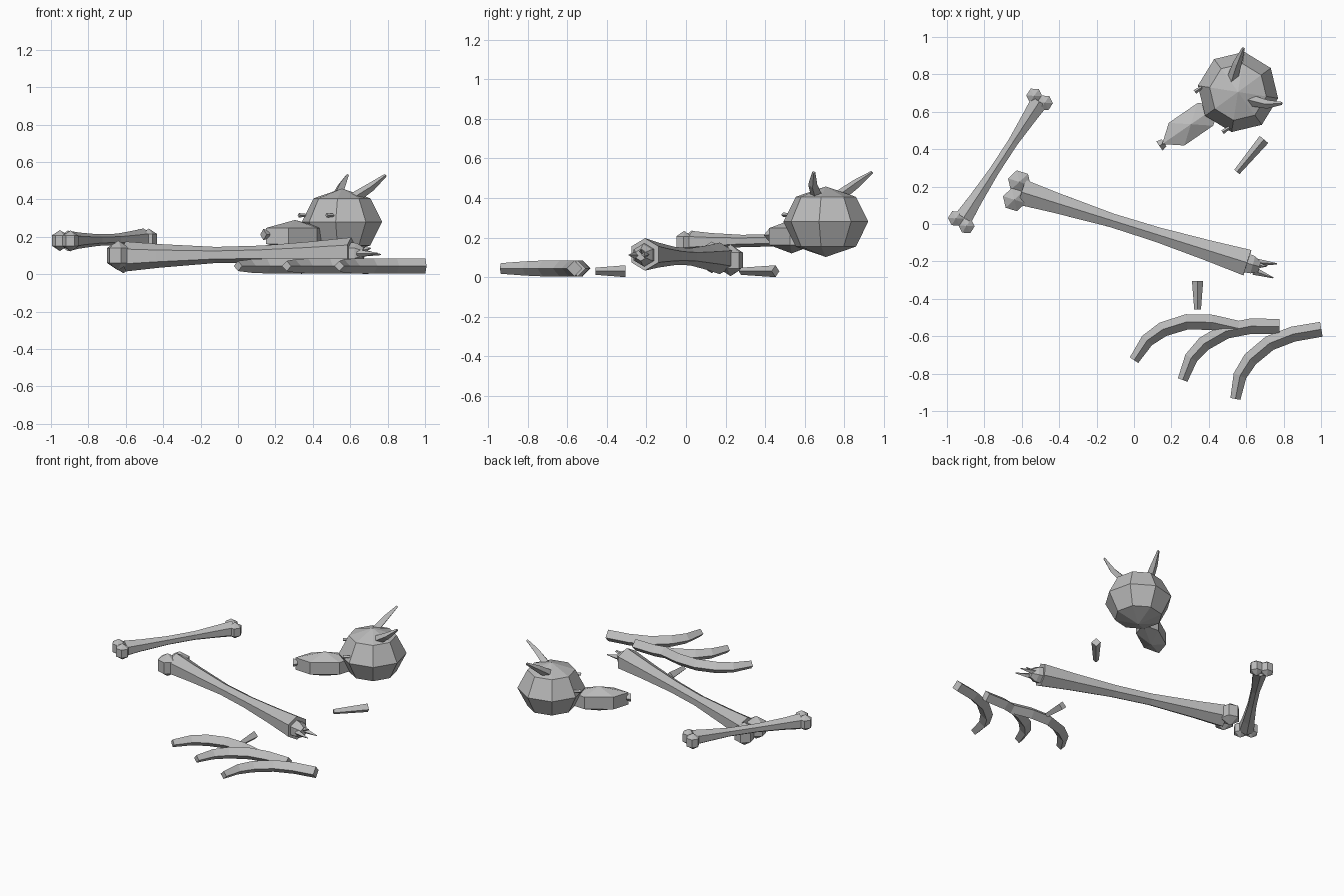
import bpy, bmesh, math
from mathutils import Vector, Matrix

if "Cube" in bpy.data.objects:
    bpy.data.objects.remove(bpy.data.objects["Cube"])

bone = bpy.data.materials.new("bone_grey")
bone.diffuse_color = (0.5, 0.5, 0.5, 1)
bone.use_nodes = True
bone.node_tree.nodes["Principled BSDF"].inputs["Base Color"].default_value = bone.diffuse_color


def finish(name, bm):
    bmesh.ops.recalc_face_normals(bm, faces=bm.faces)
    me = bpy.data.meshes.new(name)
    bm.to_mesh(me)
    bm.free()
    me.materials.append(bone)
    ob = bpy.data.objects.new(name, me)
    bpy.context.collection.objects.link(ob)
    return ob


def ball(name, loc, radii, segs=6, rings=3, turn=0):
    """Faceted ellipsoid whose first vertex column points along 'turn' degrees."""
    bm = bmesh.new()
    bmesh.ops.create_uvsphere(bm, u_segments=segs, v_segments=rings, radius=1)
    m = (Matrix.Translation(loc) @ Matrix.Rotation(math.radians(turn), 4, 'Z')
         @ Matrix.Diagonal((*radii, 1)) @ Matrix.Rotation(-math.pi / 2, 4, 'Z'))
    bmesh.ops.transform(bm, matrix=m, verts=bm.verts)
    return finish(name, bm)


def tube(name, path, radii, sides=4):
    """Tapered faceted tube along a path, a corner kept on top."""
    pts = [Vector(p) for p in path]
    bm = bmesh.new()
    rings = []
    for i, p in enumerate(pts):
        d = Vector()
        if i > 0:
            d += (p - pts[i - 1]).normalized()
        if i < len(pts) - 1:
            d += (pts[i + 1] - p).normalized()
        d.normalize()
        side = d.cross(Vector((0, 0, 1))).normalized()
        up = side.cross(d)
        rings.append([bm.verts.new(p + radii[i] * (up * math.cos(a) + side * math.sin(a)))
                      for a in (2 * math.pi * k / sides for k in range(sides))])
    for a, b in zip(rings, rings[1:]):
        for k in range(sides):
            j = (k + 1) % sides
            bm.faces.new((a[k], a[j], b[j], b[k]))
    bm.faces.new(rings[0])
    bm.faces.new(rings[-1])
    return finish(name, bm)


def shaft(name, a, b, profile):
    """Straight six-sided bone shaft; profile holds (fraction, radius)."""
    a, b = Vector(a), Vector(b)
    tube(name, [a.lerp(b, t) for t, r in profile], [r for t, r in profile], 6)


# Skull, snout and nose
C = Vector((0.556, 0.706, 0.28))
face = math.radians(214.5)
d = Vector((math.cos(face), math.sin(face), 0))
ball("skull", C, (0.217, 0.217, 0.178), 8, 4, -9)
s = C + d * 0.305
ball("snout", (s.x, s.y, 0.205), (0.216, 0.098, 0.085), turn=214.5)
n = C + d * 0.48
tube("nose", [(n.x, n.y, 0.212), (n.x + d.x * 0.03, n.y + d.y * 0.03, 0.212)], [0.022, 0.03])

# Eye spurs either side of the snout
for sgn, label in ((1, "left"), (-1, "right")):
    a = face + sgn * math.radians(42)
    e = C + Vector((math.cos(a) * 0.195, math.sin(a) * 0.195, 0.035))
    tube("eye_spur_" + label, [e, e + d * 0.045], [0.008, 0.012])

# Horns
tube("horn_back", [(0.525, 0.775, 0.41), (0.553, 0.86, 0.472), (0.585, 0.94, 0.53)],
     [0.03, 0.023, 0.008])
tube("horn_side", [(0.625, 0.66, 0.41), (0.713, 0.64, 0.468), (0.79, 0.645, 0.53)],
     [0.03, 0.023, 0.008])

# Small long bone with a pair of knobs at each end
shaft("small_bone_shaft", (-0.91, 0.035, 0.178), (-0.505, 0.655, 0.19),
      [(0, 0.055), (0.15, 0.043), (0.4, 0.031), (0.65, 0.031), (0.87, 0.045), (1, 0.055)])
for i, p in enumerate([(-0.952, 0.03, 0.18), (-0.895, -0.01, 0.178),
                       (-0.533, 0.685, 0.185), (-0.477, 0.648, 0.188)]):
    ball("small_bone_knob_%d" % i, p, (0.05, 0.05, 0.056), turn=57)

# Large long bone with knobs at one end
shaft("large_bone_shaft", (-0.6, 0.17, 0.095), (0.606, -0.207, 0.115),
      [(0, 0.08), (0.15, 0.063), (0.4, 0.043), (0.6, 0.046), (0.82, 0.063), (1, 0.082)])
for i, p in enumerate([(-0.613, 0.225, 0.085), (-0.64, 0.13, 0.1)]):
    ball("large_bone_knob_%d" % i, p, (0.073, 0.073, 0.08), turn=-17)

# Splintered end of the large bone
tube("broken_core", [(0.59, -0.205, 0.112), (0.635, -0.218, 0.112), (0.672, -0.228, 0.112)],
     [0.06, 0.055, 0.03], 6)
for i, (p, q) in enumerate([((0.65, -0.205, 0.115), (0.765, -0.213, 0.105)),
                            ((0.64, -0.25, 0.11), (0.745, -0.288, 0.112)),
                            ((0.64, -0.22, 0.12), (0.71, -0.225, 0.14))]):
    tube("splinter_%d" % i, [p, q], [0.022, 0.003])

# Three matching ribs, fanned out
curve = [(0, 0), (0.07, 0.105), (0.155, 0.165), (0.283, 0.205), (0.417, 0.202), (0.567, 0.168)]
for i, (x, y, turn) in enumerate([(0.0, -0.728, 0), (0.26, -0.834, 12.5), (0.542, -0.935, 22.5)]):
    c, t = math.cos(math.radians(turn)), math.sin(math.radians(turn))
    tube("rib_%d" % i, [(x + u * c - v * t, y + u * t + v * c, 0.044) for u, v in curve],
         [0.027, 0.036, 0.04, 0.041, 0.041, 0.04])

# Loose bone shards
tube("shard_back", [(0.55, 0.278, 0.03), (0.695, 0.452, 0.03)], [0.018, 0.03])
tube("shard_front", [(0.34, -0.458, 0.03), (0.34, -0.305, 0.03)], [0.018, 0.03])
